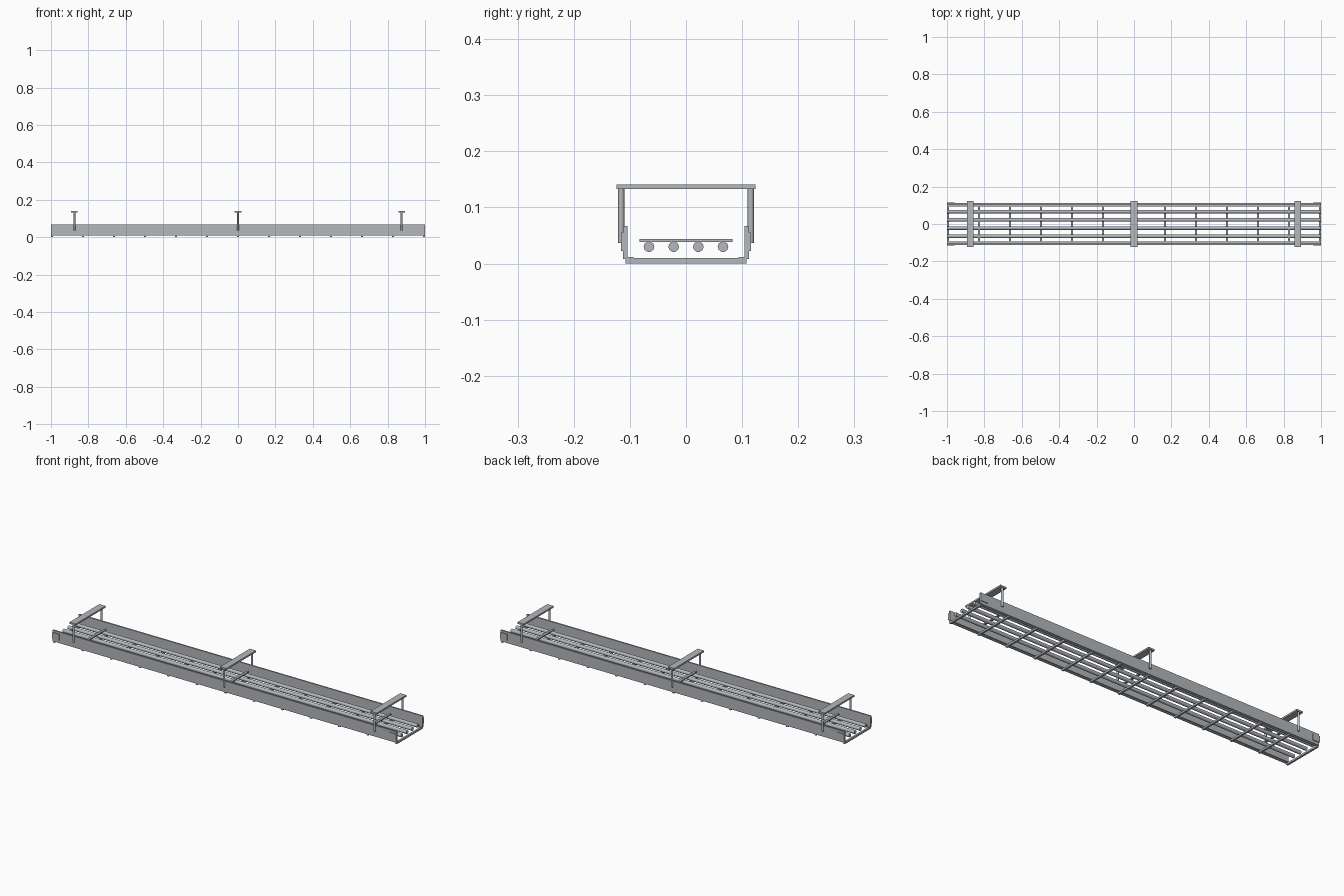
import bpy, bmesh, math
from mathutils import Matrix

if "Cube" in bpy.data.objects:
    bpy.data.objects.remove(bpy.data.objects["Cube"])

steel = bpy.data.materials.new("steel_grey")
steel.diffuse_color = (0.455, 0.475, 0.505, 1)
steel.use_nodes = True
steel.node_tree.nodes["Principled BSDF"].inputs["Base Color"].default_value = steel.diffuse_color


def finish(name, bm):
    bmesh.ops.recalc_face_normals(bm, faces=bm.faces)
    me = bpy.data.meshes.new(name)
    bm.to_mesh(me)
    bm.free()
    me.materials.append(steel)
    ob = bpy.data.objects.new(name, me)
    bpy.context.collection.objects.link(ob)
    return ob


def box(name, x0, x1, y0, y1, z0, z1):
    bm = bmesh.new()
    m = Matrix.Translation(((x0 + x1) / 2, (y0 + y1) / 2, (z0 + z1) / 2))
    m = m @ Matrix.Diagonal((x1 - x0, y1 - y0, z1 - z0, 1))
    bmesh.ops.create_cube(bm, size=1, matrix=m)
    return finish(name, bm)


def rod(name, loc, radius, length, sides, along_x=False):
    bm = bmesh.new()
    m = Matrix.Translation(loc)
    if along_x:
        m = m @ Matrix.Rotation(math.pi / 2, 4, 'Y')
    bmesh.ops.create_cone(bm, cap_ends=True, segments=sides, radius1=radius,
                          radius2=radius, depth=length, matrix=m)
    for f in bm.faces:
        f.smooth = len(f.verts) == 4
    ob = finish(name, bm)
    ob.data.set_sharp_from_angle(angle=math.radians(50))
    return ob


def extrude_x(name, profile, x0, x1):
    bm = bmesh.new()
    face = bm.faces.new([bm.verts.new((x0, y, z)) for y, z in profile])
    res = bmesh.ops.extrude_face_region(bm, geom=[face])
    verts = [g for g in res["geom"] if isinstance(g, bmesh.types.BMVert)]
    bmesh.ops.translate(bm, verts=verts, vec=(x1 - x0, 0, 0))
    return finish(name, bm)


for s, side in ((-1, "front"), (1, "back")):
    # side rail with a small inward lip at the bottom
    rail = [(0.112, 0.008), (0.112, 0.0665), (0.104, 0.0665),
            (0.104, 0.0115), (0.094, 0.0115), (0.094, 0.008)]
    extrude_x(side + "_rail", [(s * y, z) for y, z in rail], -1, 1)
    # joining plates at the rail ends
    for e in (-1, 1):
        xs = sorted((e * 0.96, e * 1.0))
        ys = sorted((s * 0.111, s * 0.116))
        box(side + "_splice_plate", *xs, *ys, 0.0225, 0.0555)

# rungs under the tray
for i in range(13):
    x = -0.995 + 1.99 * i / 12
    box("rung", x - 0.005, x + 0.005, -0.108, 0.108, 0.0, 0.0095)

# cables
for y in (-0.066, -0.022, 0.022, 0.066):
    rod("cable", (0, y, 0.03), 0.0095, 2.0, 10, along_x=True)

# straps across the cables
for x in (-0.829, 0, 0.829):
    box("cable_strap", x - 0.006, x + 0.006, -0.083, 0.083, 0.038, 0.044)

# hangers: top bar and two drop rods
for x in (-0.875, 0, 0.875):
    box("hanger_bar", x - 0.018, x + 0.018, -0.124, 0.124, 0.1325, 0.141)
    for y in (-0.1155, 0.1155):
        rod("hanger_rod", (x, y, 0.0855), 0.0055, 0.098, 10)
